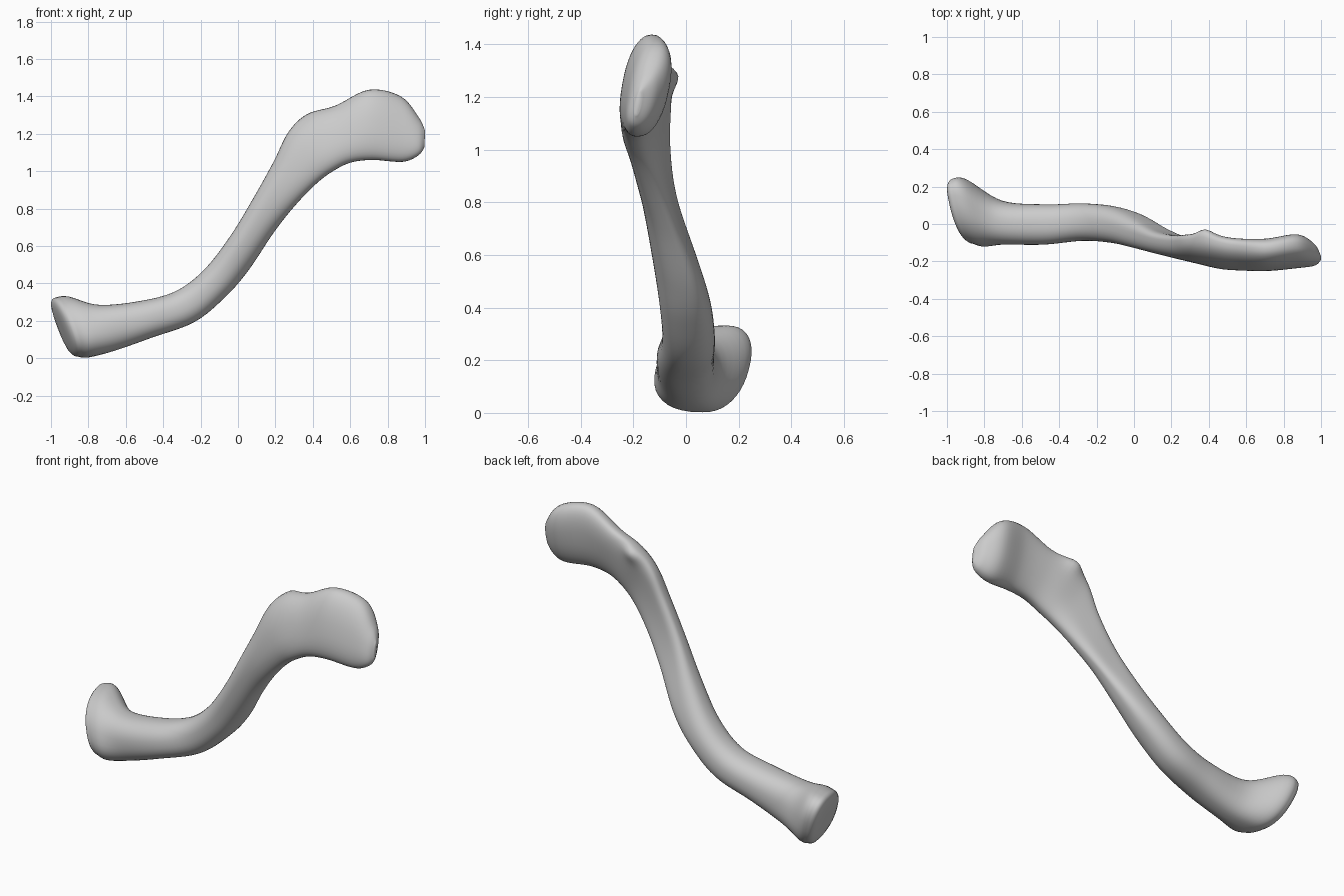
import bpy, bmesh, math
from mathutils import Vector

# Cross-sections: upper edge xyz, lower edge xyz, front and back half-thickness, optional x shear
SECTIONS = [
    (-0.975, 0.15, 0.325, -0.855, 0.07, 0.008, 0.21, 0.125, -0.2),
    (-0.91, 0.14, 0.33, -0.80, 0.06, 0.004, 0.215, 0.13, -0.2),
    (-0.74, 0.02, 0.285, -0.66, 0.02, 0.04, 0.13, 0.105, -0.1),
    (-0.5, 0.0, 0.31, -0.46, 0.0, 0.11, 0.11, 0.105),
    (-0.32, 0.01, 0.365, -0.23, 0.01, 0.195, 0.10, 0.10),
    (-0.17, 0.0, 0.485, -0.06, 0.01, 0.335, 0.105, 0.09),
    (-0.03, -0.04, 0.67, 0.06, 0.0, 0.475, 0.105, 0.07),
    (0.09, -0.075, 0.87, 0.19, -0.055, 0.67, 0.095, 0.045),
    (0.19, -0.09, 1.05, 0.30, -0.11, 0.81, 0.09, 0.048),
    (0.27, -0.085, 1.21, 0.41, -0.155, 0.925, 0.09, 0.055),
    (0.37, -0.08, 1.305, 0.50, -0.18, 0.995, 0.095, 0.06),
    (0.52, -0.11, 1.35, 0.60, -0.19, 1.045, 0.087, 0.06),
    (0.70, -0.13, 1.435, 0.72, -0.195, 1.06, 0.08, 0.075),
    (0.87, -0.115, 1.40, 0.88, -0.185, 1.05, 0.075, 0.085),
    (0.965, -0.14, 1.29, 0.965, -0.19, 1.085, 0.05, 0.05),
    (0.999, -0.175, 1.22, 0.998, -0.19, 1.13, 0.01, 0.01),
]
SIDES, STEPS = 40, 6


def spline(a, b, c, d, t):
    return [0.5 * (2 * q + (r - p) * t + (2 * p - 5 * q + 4 * r - s) * t * t
                   + (3 * q - p - 3 * r + s) * t ** 3) for p, q, r, s in zip(a, b, c, d)]


def power(v, e):
    return math.copysign(abs(v) ** e, v)


def ring_points(s):
    up, low = Vector(s[0:3]), Vector(s[3:6])
    mid, half = (up + low) / 2, (up - low) / 2
    # hollow running along the back of the outer shaft
    groove = 0.3 * math.exp(-((mid.x - 0.25) / 0.2) ** 2)
    pts = []
    for i in range(SIDES):
        t = 2 * math.pi * i / SIDES
        c, n = power(math.cos(t), 0.88), power(math.sin(t), 0.85)
        y = n * (s[7] if n > 0 else s[6])
        if n > 0:
            y *= 1 - groove * n ** 4
        p = mid + half * c + Vector((s[8] * y, y, 0))
        # small tubercle on the upper back edge
        d = (p - Vector((0.38, -0.05, 1.28))).length
        p.y += 0.022 * math.exp(-(d / 0.05) ** 2)
        pts.append(p)
    return pts


rows = [s if len(s) == 9 else s + (0,) for s in SECTIONS]
padded = [rows[0]] + rows + [rows[-1]]
rings = []
for k in range(len(rows) - 1):
    for j in range(STEPS):
        rings.append(ring_points(spline(*padded[k:k + 4], j / STEPS)))
rings.append(ring_points(rows[-1]))

# Rounded joint face closing the inner end
rim = rings[0]
centre = sum(rim, Vector()) / SIDES
out = Vector((-0.95, -0.1, -0.1))
for f, h in ((0.98, 0.012), (0.93, 0.022), (0.85, 0.03), (0.7, 0.036), (0.45, 0.04), (0.2, 0.04)):
    rings.insert(0, [centre + (p - centre) * f + out * h for p in rim])

# Skin the rings into one bone
bm = bmesh.new()
verts = [[bm.verts.new(p) for p in ring] for ring in rings]
for a, b in zip(verts, verts[1:]):
    for i in range(SIDES):
        j = (i + 1) % SIDES
        bm.faces.new((a[i], a[j], b[j], b[i]))
bm.faces.new(verts[0])
bm.faces.new(verts[-1])
bmesh.ops.recalc_face_normals(bm, faces=bm.faces)
for face in bm.faces:
    face.smooth = True
mesh = bpy.data.meshes.new("collarbone")
bm.to_mesh(mesh)
bm.free()
bone = bpy.data.objects.new("collarbone", mesh)
bpy.context.collection.objects.link(bone)
